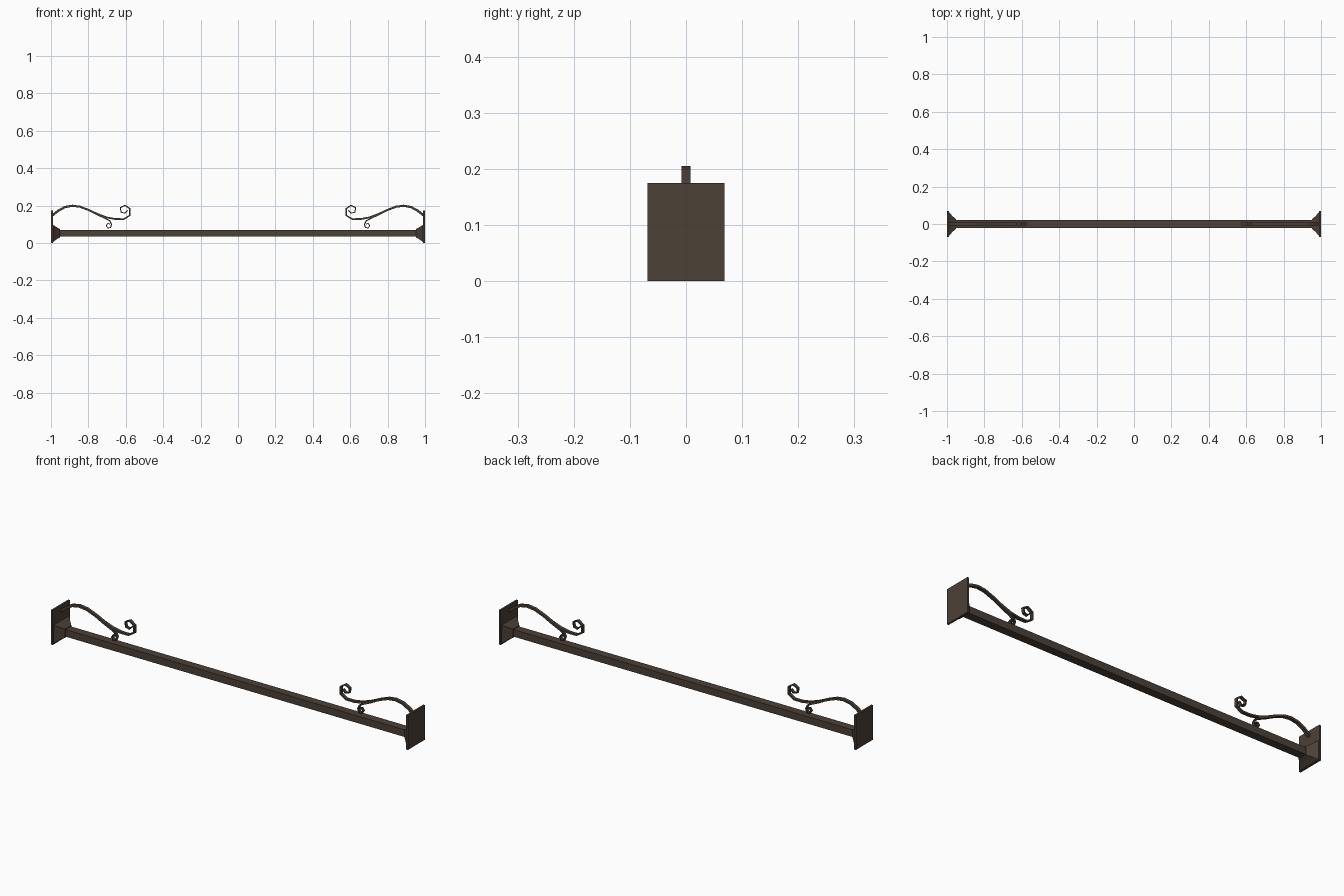
import bpy, bmesh
from mathutils import Vector

if "Cube" in bpy.data.objects:
    bpy.data.objects.remove(bpy.data.objects["Cube"])

mat = bpy.data.materials.new("dark_bronze")
mat.diffuse_color = (0.072, 0.052, 0.039, 1)
mat.use_nodes = True
mat.node_tree.nodes["Principled BSDF"].inputs["Base Color"].default_value = mat.diffuse_color


def loft(name, rings):
    """Skin a list of four-cornered rings into a capped solid."""
    bm = bmesh.new()
    rows = [[bm.verts.new(p) for p in r] for r in rings]
    for a, b in zip(rows, rows[1:]):
        for i in range(4):
            j = (i + 1) % 4
            bm.faces.new((a[i], a[j], b[j], b[i]))
    bm.faces.new(rows[0])
    bm.faces.new(rows[-1])
    bmesh.ops.recalc_face_normals(bm, faces=bm.faces)
    me = bpy.data.meshes.new(name)
    bm.to_mesh(me)
    bm.free()
    me.materials.append(mat)
    ob = bpy.data.objects.new(name, me)
    bpy.context.collection.objects.link(ob)
    return ob


def section(x, y, z0, z1):
    return [(x, -y, z0), (x, y, z0), (x, y, z1), (x, -y, z1)]


def ribbon(name, side, path, t0, t1, half=0.008):
    """Flat tapering strip that follows an x-z path."""
    pts = [Vector((side * x, 0, z)) for x, z in path]
    rings = []
    for i, p in enumerate(pts):
        d_in = (p - pts[max(i - 1, 0)]).normalized()
        d_out = (pts[min(i + 1, len(pts) - 1)] - p).normalized()
        d = (d_in + d_out).normalized()
        n = Vector((-d.z, 0, d.x)) * (t0 + (t1 - t0) * i / (len(pts) - 1)) / 2
        y = Vector((0, half, 0))
        rings.append([p - n - y, p - n + y, p + n + y, p + n - y])
    return loft(name, rings)


# main rail
loft("rail", [section(-0.96, 0.021, 0.034, 0.07), section(0.96, 0.021, 0.034, 0.07)])

# scroll paths, measured outward from the centre
upper = [(0.992, 0.148), (0.96, 0.173), (0.925, 0.192), (0.885, 0.199), (0.845, 0.194),
         (0.80, 0.177), (0.75, 0.154), (0.70, 0.136), (0.655, 0.128), (0.61, 0.128),
         (0.579, 0.147), (0.579, 0.184), (0.604, 0.201), (0.629, 0.189),
         (0.625, 0.165), (0.605, 0.159), (0.591, 0.174)]
lower = [(0.80, 0.176), (0.75, 0.150), (0.71, 0.132), (0.685, 0.118), (0.676, 0.100),
         (0.681, 0.083), (0.695, 0.080), (0.704, 0.092), (0.697, 0.104), (0.685, 0.102)]

for side, tag in ((-1, "left"), (1, "right")):
    # wall plate
    loft(tag + "_wall_plate", [section(side * 1.0, 0.069, 0, 0.175),
                               section(side * 0.99, 0.069, 0, 0.175)])
    # flared socket between plate and rail
    loft(tag + "_socket", [section(side * 0.99, 0.064, 0.004, 0.098),
                           section(side * 0.972, 0.044, 0.018, 0.086),
                           section(side * 0.952, 0.025, 0.03, 0.074)])
    # scrollwork
    ribbon(tag + "_main_scroll", side, upper, 0.013, 0.005)
    ribbon(tag + "_small_scroll", side, lower, 0.007, 0.005)
